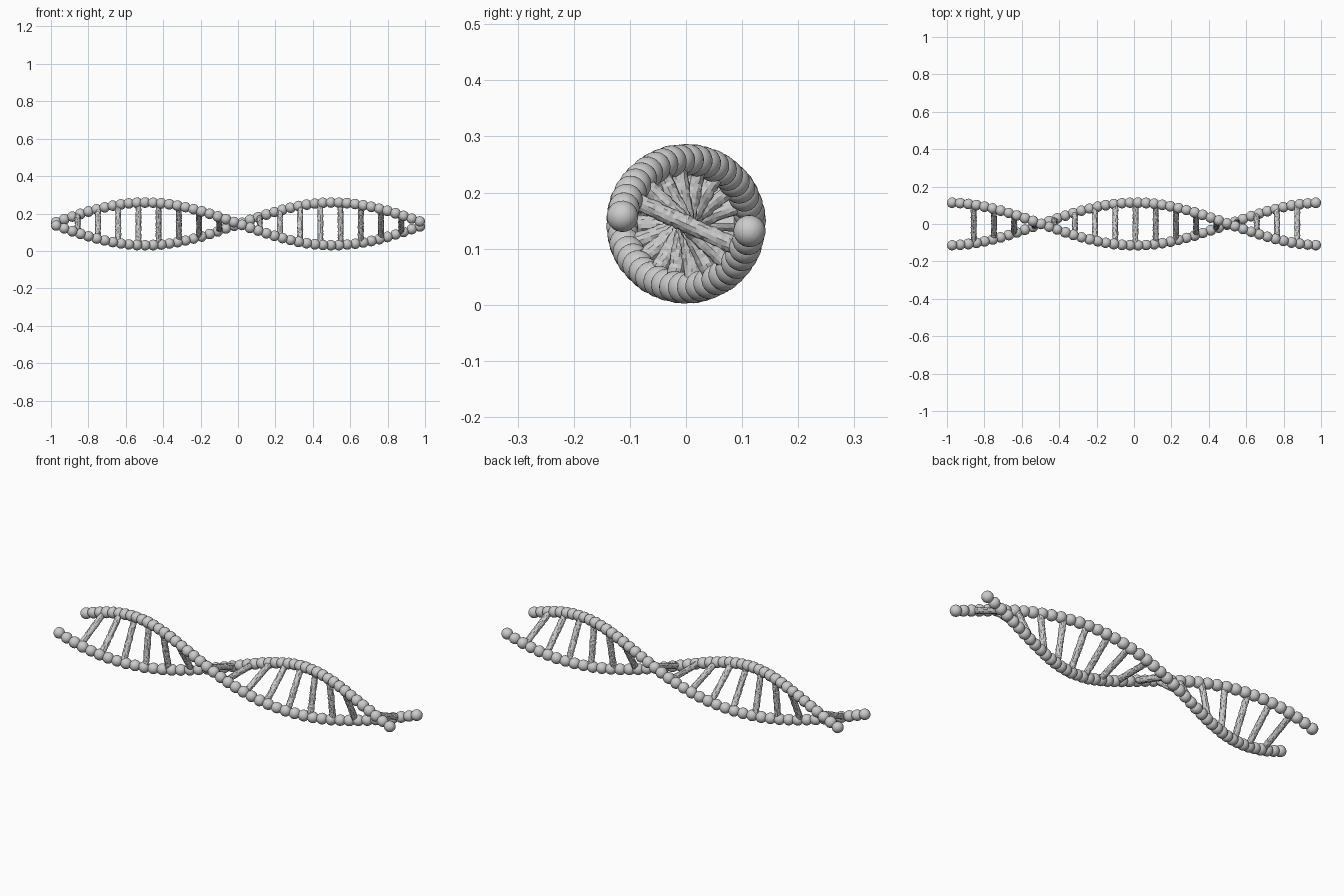
import bpy, bmesh, math, random
from mathutils import Vector, Matrix

if "Cube" in bpy.data.objects:
    bpy.data.objects.remove(bpy.data.objects["Cube"])

random.seed(4)
RADIUS, BEAD, ROD = 0.114, 0.0285, 0.0155   # helix, bead and rung radii
CENTRE_Z, HALF = 0.1445, 0.972
BEADS, RUNGS = 46, 17


def helix(x, side):
    a = math.pi * (x - 0.006) / 1.003
    return Vector((x, side * RADIUS * math.cos(a),
                   CENTRE_Z + side * RADIUS * math.sin(a)))


def finish(bm, name, smooth):
    me = bpy.data.meshes.new(name)
    bm.to_mesh(me)
    bm.free()
    for p in me.polygons:
        p.use_smooth = smooth
    ob = bpy.data.objects.new(name, me)
    bpy.context.collection.objects.link(ob)


# Two strands of slightly uneven overlapping beads
for name, side in (("strand_a", 1), ("strand_b", -1)):
    bm = bmesh.new()
    for i in range(BEADS):
        x = -HALF + 2 * HALF * i / (BEADS - 1)
        turn = Matrix.Rotation(random.uniform(0, 6.28), 4,
                               Vector((random.random(), random.random(), 1)))
        scale = Matrix.Diagonal([random.uniform(0.96, 1.02) for _ in range(3)] + [1])
        bmesh.ops.create_icosphere(
            bm, subdivisions=3, radius=BEAD,
            matrix=Matrix.Translation(helix(x, side)) @ turn @ scale)
    finish(bm, name, True)

# Rough rungs across the middle, joining the strands
bm = bmesh.new()
SIDES, RINGS = 12, 34
for k in range(RUNGS):
    x = 0.008 + 0.1081 * (k - RUNGS // 2)
    p, q = helix(x, 1), helix(x, -1)
    axis = (q - p).normalized()
    u = Vector((1, 0, 0))
    v = axis.cross(u)
    rings = []
    for j in range(RINGS + 1):
        c = p.lerp(q, j / RINGS)
        ring = []
        for s in range(SIDES):
            a = 2 * math.pi * s / SIDES
            r = ROD * random.uniform(0.88, 1.1)
            ring.append(bm.verts.new(c + u * (r * math.cos(a)) + v * (r * math.sin(a))))
        rings.append(ring)
    for lo, hi in zip(rings, rings[1:]):
        for s in range(SIDES):
            t = (s + 1) % SIDES
            bm.faces.new((lo[s], lo[t], hi[t], hi[s]))
    bm.faces.new(rings[0][::-1])
    bm.faces.new(rings[-1])
bmesh.ops.recalc_face_normals(bm, faces=bm.faces)
finish(bm, "rungs", False)
